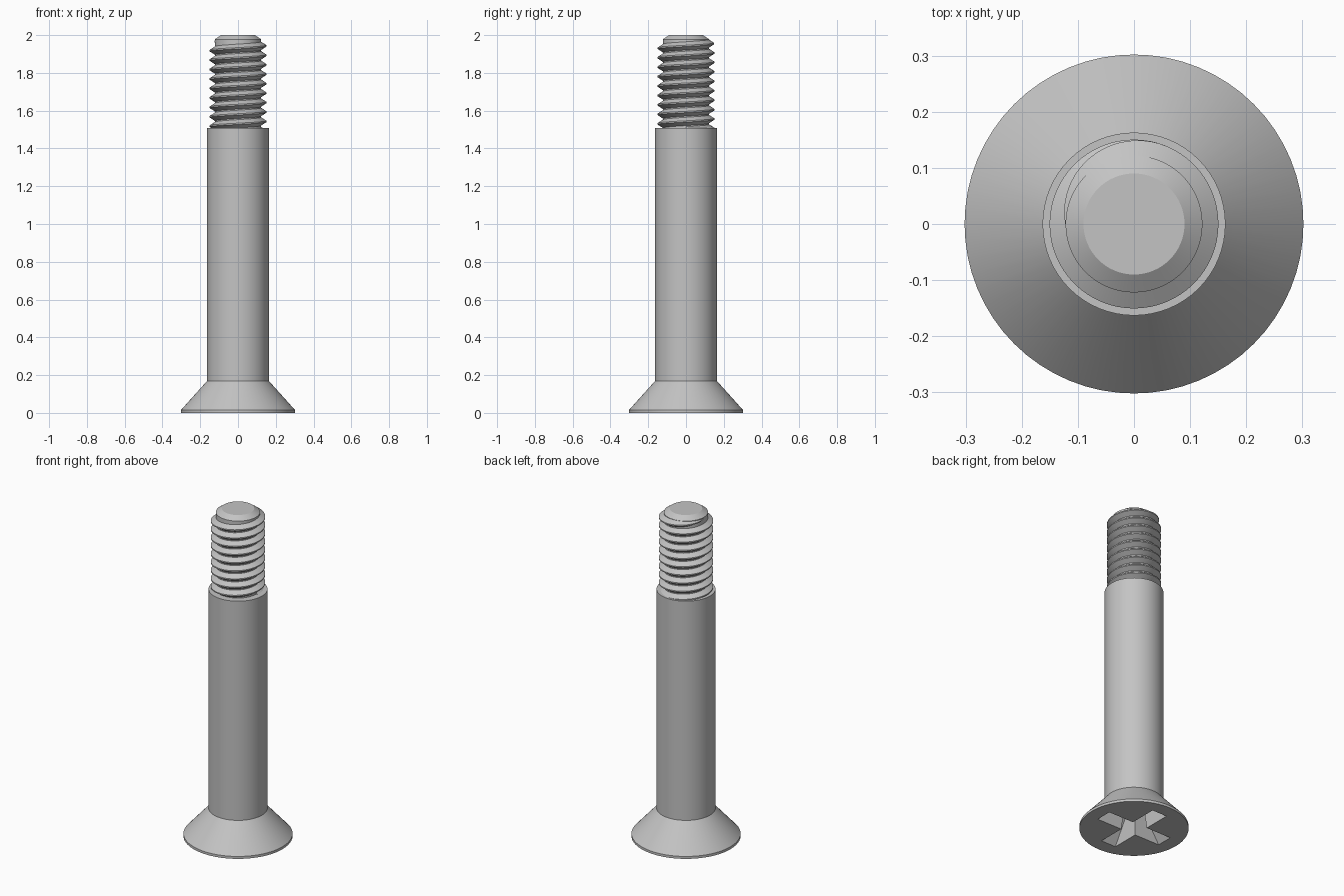
import bpy, bmesh
from math import cos, sin, pi, radians

cube = bpy.data.objects.get("Cube")
if cube:
    bpy.data.objects.remove(cube)

steel = bpy.data.materials.new("plain_steel")
steel.use_nodes = True
steel.diffuse_color = (0.55, 0.55, 0.55, 1)
steel.node_tree.nodes["Principled BSDF"].inputs["Base Color"].default_value = (0.55, 0.55, 0.55, 1)

SIDES = 64
CORE, CREST, PITCH = 0.122, 0.15, 0.05


def make(name, bm):
    bmesh.ops.recalc_face_normals(bm, faces=bm.faces)
    mesh = bpy.data.meshes.new(name)
    bm.to_mesh(mesh)
    bm.free()
    mesh.materials.append(steel)
    obj = bpy.data.objects.new(name, mesh)
    bpy.context.collection.objects.link(obj)
    return obj


def skin(bm, rings, closed_ends=True):
    """Join rings of equal length with quads and cap both ends."""
    loops = [[bm.verts.new(p) for p in ring] for ring in rings]
    n = len(loops[0])
    for a, b in zip(loops, loops[1:]):
        for i in range(n):
            j = (i + 1) % n
            bm.faces.new((a[i], a[j], b[j], b[i]))
    bm.faces.new(loops[0])
    bm.faces.new(loops[-1])


def select_only(obj):
    bpy.ops.object.select_all(action='DESELECT')
    obj.select_set(True)
    bpy.context.view_layer.objects.active = obj


# Head, shank, threaded core and chamfered tip as one turned profile
profile = [(0.302, 0), (0.302, 0.015), (0.163, 0.17), (0.163, 1.508),
           (CORE, 1.508), (CORE, 1.978), (0.09, 2.0)]
bm = bmesh.new()
skin(bm, [[(r * cos(2 * pi * i / SIDES), r * sin(2 * pi * i / SIDES), z)
           for i in range(SIDES)] for r, z in profile])
body = make("head_and_shank", bm)

# Cross recess: two tapered slots cut into the underside of the head
for name, along_x in (("slot_x", True), ("slot_y", False)):
    rings = []
    for length, width, z in ((0.226, 0.052, -0.01), (0.22, 0.05, 0), (0.085, 0.034, 0.18)):
        hx, hy = (length, width) if along_x else (width, length)
        rings.append([(hx, hy, z), (-hx, hy, z), (-hx, -hy, z), (hx, -hy, z)])
    bm = bmesh.new()
    skin(bm, rings)
    cutter = make(name, bm)
    cutter.hide_render = True
    cut = body.modifiers.new(name, 'BOOLEAN')
    cut.operation, cut.solver, cut.object = 'DIFFERENCE', 'EXACT', cutter
    select_only(body)
    bpy.ops.object.modifier_apply(modifier=name)
    bpy.data.objects.remove(cutter)

# Right-handed thread ridge, fading into the core at its upper end
END_Z, END_ANGLE, TURNS, FADE = 1.968, pi, 9.5, radians(115)
steps = int(TURNS * SIDES)
rings = []
for k in range(steps + 1):
    back = 2 * pi * TURNS * k / steps
    angle, z = END_ANGLE - back, END_Z - PITCH * back / (2 * pi)
    height = (CREST - CORE) * sin(min(1, back / FADE) * pi / 2) + 0.0005
    half = 0.0035 + 0.020 * height / (CREST - CORE)
    section = [(CORE - 0.003, -half), (CORE + height, -0.0035),
               (CORE + height, 0.0035), (CORE - 0.003, half)]
    rings.append([(r * cos(angle), r * sin(angle), z + dz) for r, dz in section])
bm = bmesh.new()
skin(bm, rings)
thread = make("thread", bm)

for obj in (body, thread):
    select_only(obj)
    bpy.ops.object.shade_smooth_by_angle(angle=radians(25))
